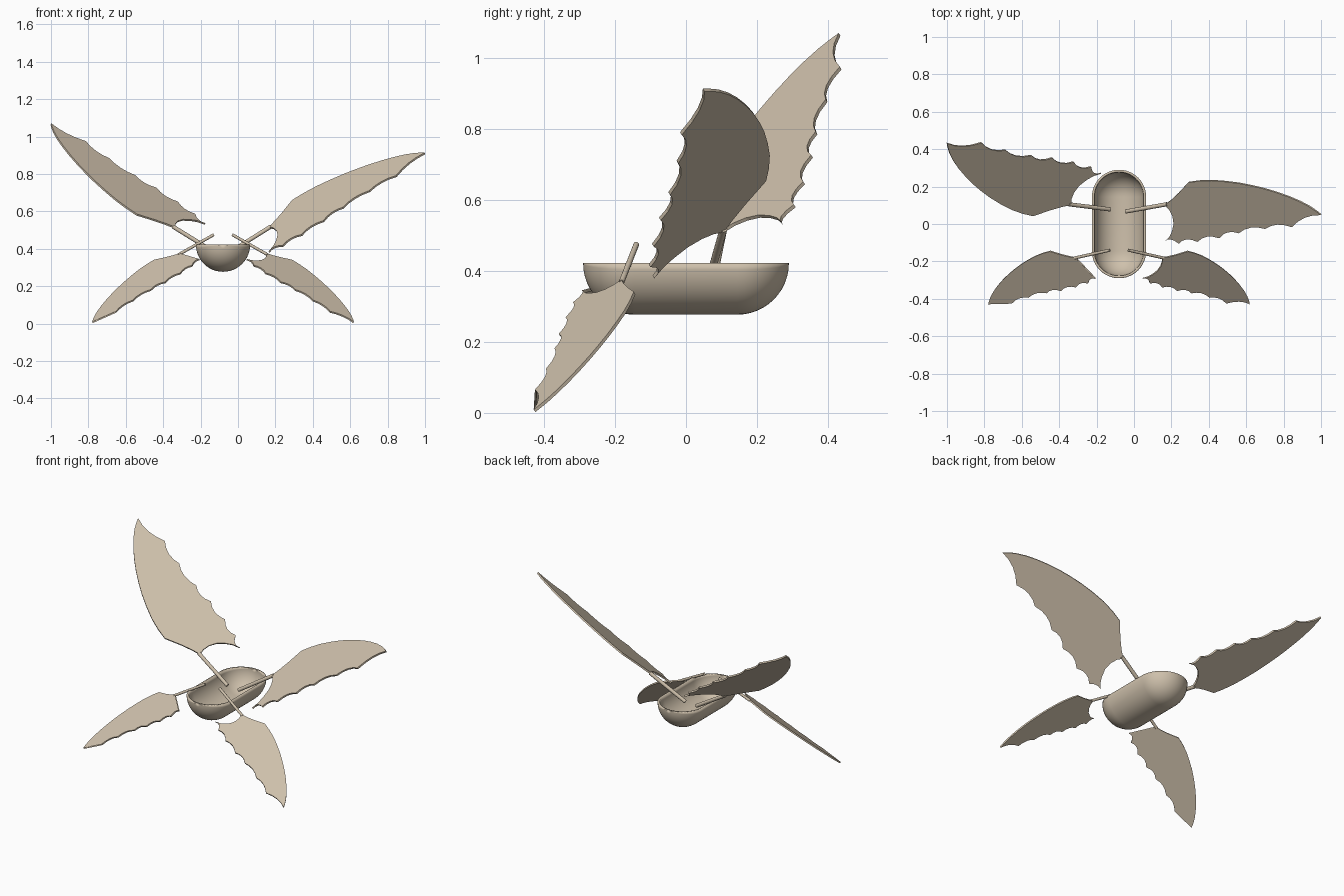
import bpy, bmesh, math
from mathutils import Vector

if "Cube" in bpy.data.objects:
    bpy.data.objects.remove(bpy.data.objects["Cube"])

tan = bpy.data.materials.new("warm_tan")
tan.diffuse_color = (0.62, 0.53, 0.41, 1)
tan.use_nodes = True
tan.node_tree.nodes["Principled BSDF"].inputs["Base Color"].default_value = tan.diffuse_color


def add_object(name, bm, thickness=0, offset=0):
    mesh = bpy.data.meshes.new(name)
    bm.to_mesh(mesh)
    bm.free()
    mesh.materials.append(tan)
    ob = bpy.data.objects.new(name, mesh)
    bpy.context.collection.objects.link(ob)
    if thickness:
        mod = ob.modifiers.new("thickness", 'SOLIDIFY')
        mod.thickness, mod.offset = thickness, offset
    return ob


def smooth(ob):
    bpy.ops.object.select_all(action='DESELECT')
    ob.select_set(True)
    bpy.context.view_layer.objects.active = ob
    bpy.ops.object.shade_smooth_by_angle(angle=math.radians(40))


# Hull: lower half of a capsule lying along y, as a thin open shell
CX, RIM, R, L = -0.08, 0.422, 0.145, 0.145
N = 12
stations = [(-L - R * math.cos(a), R * math.sin(a))
            for a in (i * math.pi / 2 / N for i in range(N + 1))]
stations += [(-y, r) for y, r in reversed(stations)]
bm = bmesh.new()
rows = [[bm.verts.new((CX - r * math.cos(math.pi * j / 24), y,
                       RIM - r * math.sin(math.pi * j / 24))) for j in range(25)]
        for y, r in stations]
for a, b in zip(rows, rows[1:]):
    for j in range(24):
        bm.faces.new((a[j], a[j + 1], b[j + 1], b[j]))
bmesh.ops.remove_doubles(bm, verts=bm.verts, dist=1e-5)
bmesh.ops.recalc_face_normals(bm, faces=bm.faces)
if min(bm.faces, key=lambda f: f.calc_center_median().z).normal.z > 0:
    bmesh.ops.reverse_faces(bm, faces=bm.faces)
smooth(add_object("hull", bm, 0.013, -1))

# Wing outline: first number runs rod end -> tip, second rod end -> inner corner
leading = [(0, 0), (.04, -.14), (.085, -.33), (.15, -.65), (.22, -.71), (.30, -.745),
           (.39, -.74), (.48, -.715), (.56, -.67), (.64, -.61), (.72, -.53),
           (.80, -.43), (.87, -.32), (.93, -.20), (.975, -.08)]
cusps = [(1, 0), (.815, .38), (.645, .475), (.475, .64), (.35, .81),
         (.21, .95), (.09, 1.03), (0, 1)]
inner = [(.03, .86), (.047, .70), (.057, .50), (.05, .30), (.03, .13)]
outline = list(leading)
for (s0, t0), (s1, t1) in zip(cusps, cusps[1:]):
    for k in range(4):  # scalloped trailing edge
        f = k / 4
        sag = 0.09 * 4 * f * (1 - f)
        outline.append((s0 + (s1 - s0) * f - sag * 0.1, t0 + (t1 - t0) * f - sag))
outline += [cusps[-1]] + inner


def wing(name, root, joint, tip, corner, rod_radius, thickness):
    root, joint, tip, corner = map(Vector, (root, joint, tip, corner))
    # Flat scalloped blade
    bm = bmesh.new()
    bm.faces.new([bm.verts.new(joint + (tip - joint) * s + (corner - joint) * t)
                  for s, t in outline])
    bmesh.ops.triangulate(bm, faces=bm.faces)
    add_object(name + "_wing", bm, thickness)
    # Rod from the hull to the blade
    end = joint + (joint - root) * 0.05
    axis = end - root
    bm = bmesh.new()
    bmesh.ops.create_cone(bm, cap_ends=True, segments=12, radius1=rod_radius,
                          radius2=rod_radius, depth=axis.length)
    bmesh.ops.rotate(bm, verts=bm.verts,
                     matrix=axis.to_track_quat('Z', 'Y').to_matrix())
    bmesh.ops.translate(bm, verts=bm.verts, vec=(root + end) / 2)
    smooth(add_object(name + "_rod", bm))


# Rear wings sweep differently, front wings mirror across the hull
wing("rear_left", (-.128, .078, .383), (-.337, .104, .512), (-1, .433, 1.067),
     (-.176, .272, .533), .011, .01)
wing("rear_right", (-.043, .067, .382), (.166, .104, .513), (1, .05, .910),
     (.166, -.092, .383), .011, .01)
front = [(-.03, -.14, .475), (.15, -.18, .373), (.618, -.427, .006), (.046, -.291, .342)]
wing("front_right", *front, .008, .009)
wing("front_left", *[(2 * CX - x, y, z) for x, y, z in front], .008, .009)
